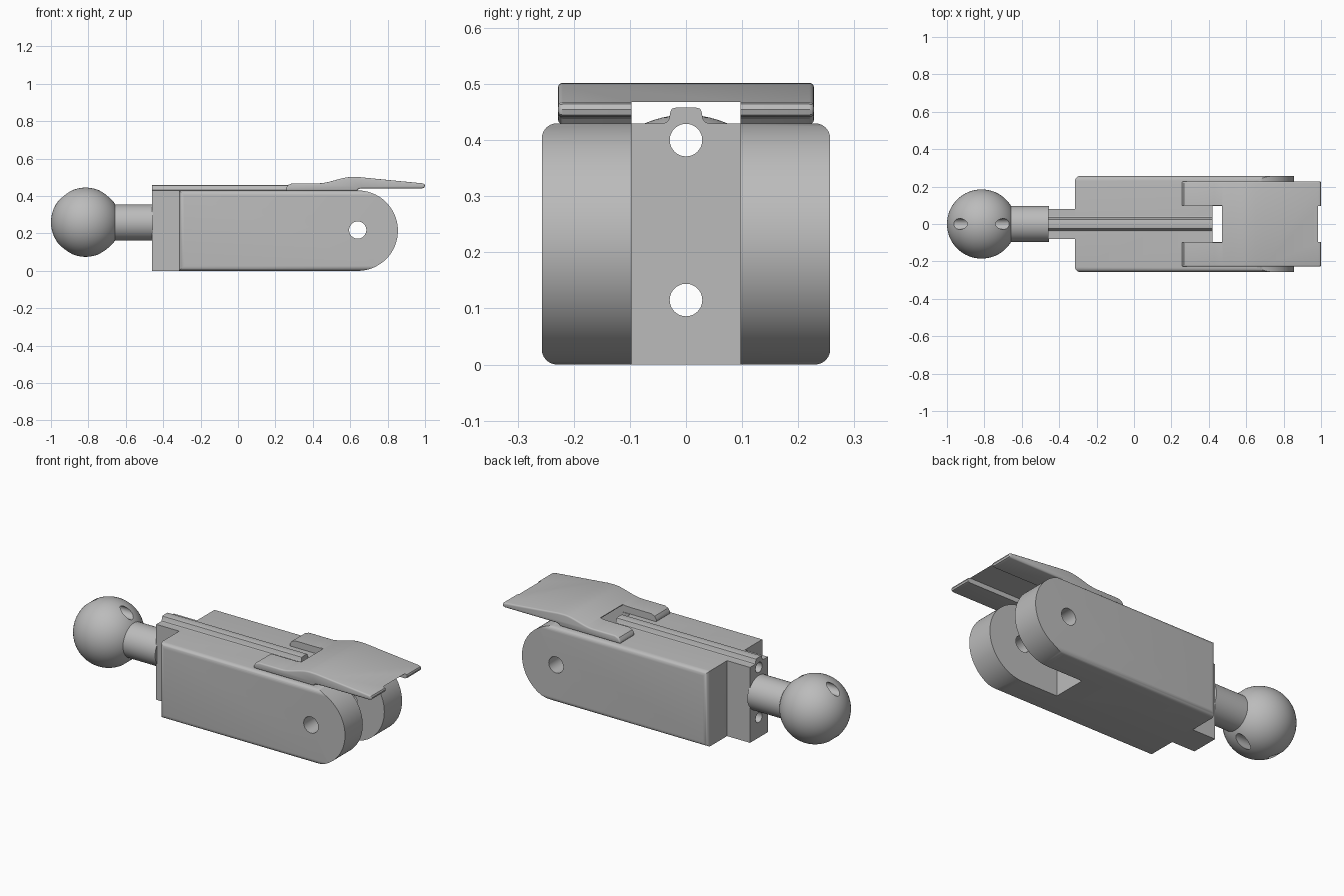
import bpy, bmesh, math
from mathutils import Matrix

if "Cube" in bpy.data.objects:
    bpy.data.objects.remove(bpy.data.objects["Cube"], do_unlink=True)

grey = bpy.data.materials.new("plain grey")
grey.use_nodes = True
colour = (0.5, 0.5, 0.5, 1)
grey.diffuse_color = colour
grey.node_tree.nodes["Principled BSDF"].inputs["Base Color"].default_value = colour


def finish(name, bm):
    bmesh.ops.recalc_face_normals(bm, faces=bm.faces)
    mesh = bpy.data.meshes.new(name)
    bm.to_mesh(mesh)
    bm.free()
    mesh.materials.append(grey)
    obj = bpy.data.objects.new(name, mesh)
    bpy.context.collection.objects.link(obj)
    return obj


def activate(obj):
    bpy.ops.object.select_all(action='DESELECT')
    obj.select_set(True)
    bpy.context.view_layer.objects.active = obj


def box(name, x, y, z):
    bm = bmesh.new()
    bmesh.ops.create_cube(bm, size=1)
    for v in bm.verts:
        for i, (lo, hi) in enumerate((x, y, z)):
            v.co[i] = hi if v.co[i] > 0 else lo
    return finish(name, bm)


def rod(name, axis, centre, radius, length, sides=64):
    bm = bmesh.new()
    turn = Matrix.Rotation(math.pi / 2, 4, 'Y' if axis == 'X' else 'X')
    bmesh.ops.create_cone(bm, cap_ends=True, segments=sides, radius1=radius, radius2=radius,
                          depth=length, matrix=Matrix.Translation(centre) @ turn)
    return finish(name, bm)


def prism(name, points, place, lo, hi):
    """Extrude a 2D outline from lo to hi; place maps (a, b, depth) to xyz."""
    bm = bmesh.new()
    ends = [[bm.verts.new(place(a, b, d)) for a, b in points] for d in (lo, hi)]
    for end in ends:
        bm.faces.new(end)
    n = len(points)
    for i in range(n):
        j = (i + 1) % n
        bm.faces.new((ends[0][i], ends[0][j], ends[1][j], ends[1][i]))
    return finish(name, bm)


def along_y(a, b, d):
    return (a, d, b)


def along_x(a, b, d):
    return (d, a, b)


def cut(obj, cutter, operation='DIFFERENCE'):
    mod = obj.modifiers.new("cut", 'BOOLEAN')
    mod.operation = operation
    mod.solver = 'EXACT'
    mod.object = cutter
    activate(obj)
    bpy.ops.object.modifier_apply(modifier=mod.name)


def smooth(obj):
    activate(obj)
    bpy.ops.object.shade_smooth_by_angle(angle=math.radians(32))


HEIGHT, HALF, SLOT = 0.43, 0.257, 0.097
BACK, PIVOT = -0.315, 0.64
R = HEIGHT / 2

# Main body: long edges and rear corners rounded, front end a half round
body = box("main_body", (BACK, 0.9), (-HALF, HALF), (0, HEIGHT))
bm = bmesh.new()
bm.from_mesh(body.data)
soft = []
for e in bm.edges:
    a, b = (v.co for v in e.verts)
    upright = abs(a.z - b.z) > 0.1
    if abs(a.x - b.x) > 0.1 or (upright and a.x < 0):
        soft.append(e)
bmesh.ops.bevel(bm, geom=soft, offset=0.027, segments=6, profile=0.5, affect='EDGES')
bm.to_mesh(body.data)
bm.free()

arc = [(PIVOT + R * math.sin(t), R - R * math.cos(t))
       for t in (math.pi * i / 40 for i in range(41))]
stadium = prism("end_cutter", [(-0.5, HEIGHT + 0.1), (-0.5, -0.1), (PIVOT, -0.1)] + arc
                + [(PIVOT, HEIGHT + 0.1)], along_y, -0.4, 0.4)
slot = box("slot_cutter", (0.42, 1.2), (-SLOT, SLOT), (-0.1, 0.6))
pin = rod("pin_cutter", 'Y', (PIVOT, 0, 0.218), 0.046, 1)
cut(body, stadium, 'INTERSECT')
cut(body, slot)
cut(body, pin)

# Rear block, neck and ball
block = box("rear_block", (-0.46, BACK + 0.01), (-0.08, 0.08), (0, HEIGHT))
neck = rod("neck", 'X', (-0.57, 0, 0.258), 0.097, 0.23)
bm = bmesh.new()
bmesh.ops.create_uvsphere(bm, u_segments=64, v_segments=40, radius=0.185,
                          matrix=Matrix.Translation((-0.815, 0, 0.26)))
ball = finish("ball", bm)

# Two long bores running through everything
bores = [rod("bore_cutter", 'X', (0, 0, z), 0.029, 3, 40) for z in (0.4, 0.115)]
for part in (body, block, ball):
    for bore in bores:
        cut(part, bore)

# Guide rail on top
half = [(0.042, 0.4295), (0.034, 0.432), (0.03, 0.438), (0.028, 0.45), (0.025, 0.456), (0.018, 0.458)]
rail = prism("guide_rail", half + [(-y, z) for y, z in reversed(half)], along_x, -0.46, 0.42)

# Lever: forked plate, hollow underneath between two side ribs
outline = [(0.255, 0.428), (0.258, 0.444), (0.268, 0.459), (0.29, 0.468), (0.43, 0.468)]
for i in range(1, 13):
    t = i / 12
    outline.append((0.43 + 0.18 * t, 0.468 + 0.034 * t * t * (3 - 2 * t)))
outline += [(0.65, 0.501), (0.7, 0.496), (0.985, 0.468), (0.996, 0.464), (1.0, 0.455),
            (0.997, 0.445), (0.985, 0.441), (0.66, 0.441), (0.645, 0.438), (0.635, 0.428)]
lever = prism("lever", outline, along_y, -0.228, 0.228)
mod = lever.modifiers.new("soft", 'BEVEL')
mod.width = 0.008
mod.segments = 3
mod.limit_method = 'ANGLE'
mod.angle_limit = math.radians(75)
activate(lever)
bpy.ops.object.modifier_apply(modifier=mod.name)
fork = box("fork_cutter", (0.1, 0.47), (-0.1, 0.1), (0.3, 0.6))
hollow = box("hollow_cutter", (0.3, 1.2), (-SLOT, SLOT), (0.3, 0.468))
cut(lever, fork)
cut(lever, hollow)

for helper in [stadium, slot, pin, fork, hollow] + bores:
    bpy.data.objects.remove(helper, do_unlink=True)
for part in (body, block, neck, ball, rail, lever):
    smooth(part)
